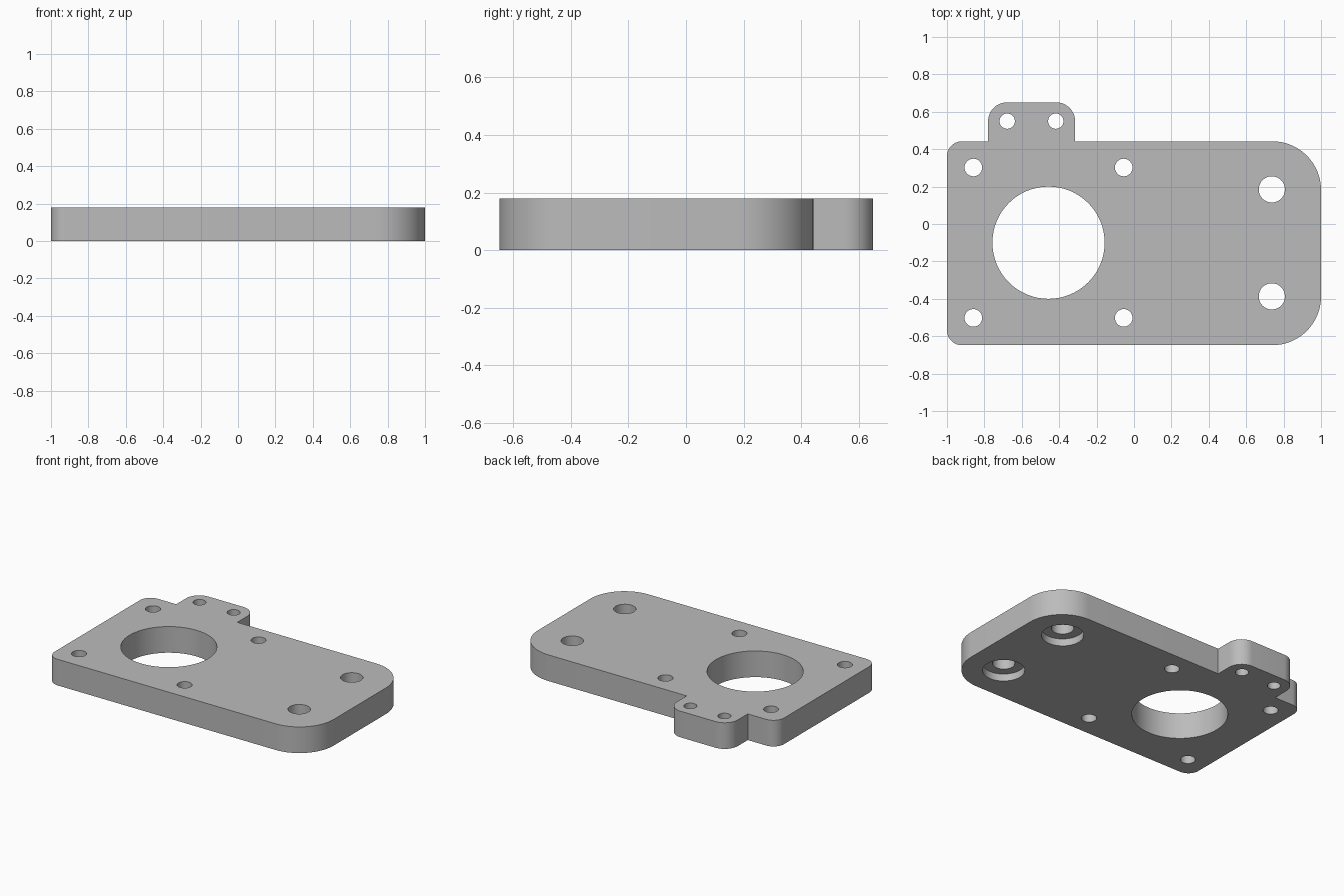
import bpy, bmesh, math
from mathutils import Vector

cube = bpy.data.objects.get("Cube")
if cube:
    bpy.data.objects.remove(cube, do_unlink=True)

THICK = 0.18

grey = bpy.data.materials.new("plain grey")
grey.use_nodes = True
colour = (0.5, 0.5, 0.5, 1)
grey.diffuse_color = colour
grey.node_tree.nodes["Principled BSDF"].inputs["Base Color"].default_value = colour


def rounded_outline(corners, steps=16):
    """Corners are (x, y, radius), counter-clockwise, all at right angles."""
    points = []
    for i, (x, y, r) in enumerate(corners):
        here = Vector((x, y))
        if r == 0:
            points.append(here)
            continue
        to_prev = (Vector(corners[i - 1][:2]) - here).normalized()
        to_next = (Vector(corners[(i + 1) % len(corners)][:2]) - here).normalized()
        centre = here + (to_prev + to_next) * r
        for k in range(steps + 1):
            a = math.pi / 2 * k / steps
            points.append(centre - r * (to_next * math.cos(a) + to_prev * math.sin(a)))
    return points


def circle(x, y, r, sides=64):
    return [Vector((x + r * math.cos(math.tau * k / sides),
                    y + r * math.sin(math.tau * k / sides))) for k in range(sides)]


def prism(name, outline, z0, z1):
    """Extrude a flat outline from z0 to z1."""
    bm = bmesh.new()
    face = bm.faces.new([bm.verts.new((p.x, p.y, z0)) for p in outline])
    top = bmesh.ops.extrude_face_region(bm, geom=[face], use_keep_orig=True)["geom"]
    bmesh.ops.translate(bm, vec=(0, 0, z1 - z0),
                        verts=[g for g in top if isinstance(g, bmesh.types.BMVert)])
    bmesh.ops.recalc_face_normals(bm, faces=bm.faces)
    mesh = bpy.data.meshes.new(name)
    bm.to_mesh(mesh)
    bm.free()
    mesh.materials.append(grey)
    obj = bpy.data.objects.new(name, mesh)
    bpy.context.collection.objects.link(obj)
    return obj


# Plate with a mounting tab on its back edge
plate = prism("mounting_plate", rounded_outline([
    (-1, -0.648, 0.08), (1, -0.648, 0.26), (1, 0.442, 0.26),
    (-0.315, 0.442, 0), (-0.315, 0.65, 0.1), (-0.78, 0.65, 0.1),
    (-0.78, 0.442, 0), (-1, 0.442, 0.08)]), 0, THICK)

bpy.context.view_layer.objects.active = plate
plate.select_set(True)


def drill(x, y, r, z1=THICK + 0.1):
    """Cut a round hole from below the plate up to z1."""
    cutter = prism("hole_cutter", circle(x, y, r), -0.1, z1)
    cutter.hide_render = True
    cut = plate.modifiers.new("hole", "BOOLEAN")
    cut.operation = "DIFFERENCE"
    cut.solver = "EXACT"
    cut.object = cutter
    bpy.ops.object.modifier_apply(modifier=cut.name)
    bpy.data.objects.remove(cutter, do_unlink=True)


# Large bore and its four surrounding bolt holes
BORE = Vector((-0.457, -0.1))
drill(BORE.x, BORE.y, 0.3)
for sx in (-1, 1):
    for sy in (-1, 1):
        drill(BORE.x + sx * 0.402, BORE.y + sy * 0.402, 0.047)

# Two small holes in the tab
for x in (-0.678, -0.418):
    drill(x, 0.55, 0.041)

# Two holes at the rounded end, counterbored from below
for y in (0.185, -0.387):
    drill(0.737, y, 0.07)
    drill(0.737, y, 0.132, 0.05)

bpy.ops.object.shade_smooth_by_angle(angle=math.radians(30))
